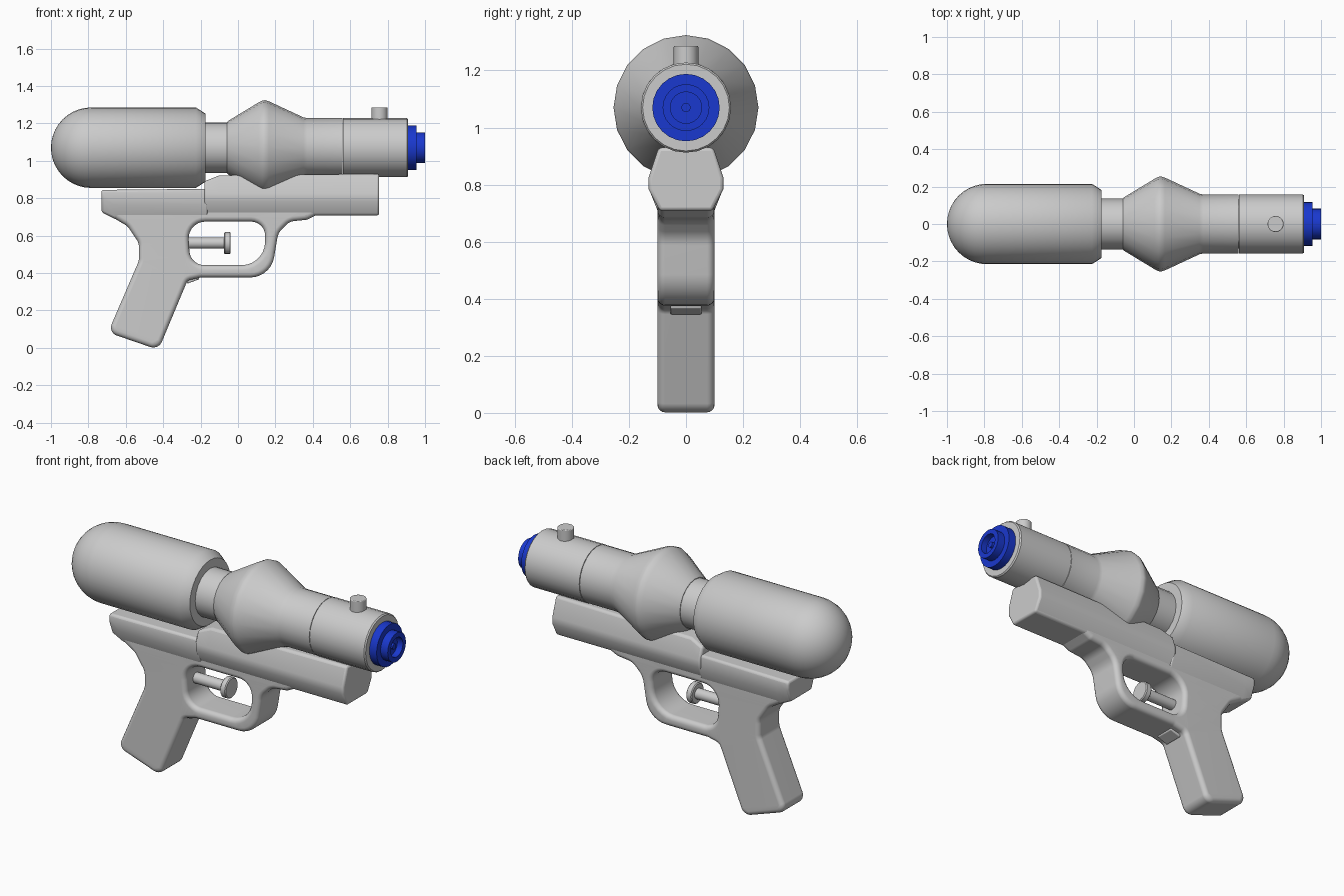
import bpy, bmesh, math
from mathutils import Vector, Matrix

if "Cube" in bpy.data.objects:
    bpy.data.objects.remove(bpy.data.objects["Cube"])

AXIS = 1.07  # barrel centre height


def finish(name, bm, mat=None, angle=35, bevel=0):
    bmesh.ops.remove_doubles(bm, verts=bm.verts, dist=1e-5)
    bmesh.ops.recalc_face_normals(bm, faces=bm.faces)
    me = bpy.data.meshes.new(name)
    bm.to_mesh(me)
    bm.free()
    ob = bpy.data.objects.new(name, me)
    bpy.context.collection.objects.link(ob)
    if mat:
        me.materials.append(mat)
    if bevel:
        b = ob.modifiers.new("bevel", "BEVEL")
        b.width, b.segments, b.limit_method = bevel, 3, "ANGLE"
        b.angle_limit = math.radians(28)
    bpy.ops.object.select_all(action="DESELECT")
    ob.select_set(True)
    bpy.context.view_layer.objects.active = ob
    bpy.ops.object.shade_smooth_by_angle(angle=math.radians(angle))
    return ob


def lathe(name, profile, segs, z=AXIS, mat=None, angle=35):
    """Turn (x, radius) points around the x direction."""
    bm = bmesh.new()
    vs = [bm.verts.new((x, 0, r)) for x, r in profile]
    es = [bm.edges.new(p) for p in zip(vs, vs[1:])]
    bmesh.ops.spin(bm, geom=vs + es, cent=(0, 0, 0), axis=(1, 0, 0),
                   angle=2 * math.pi, steps=segs)
    bmesh.ops.remove_doubles(bm, verts=bm.verts, dist=1e-5)
    bmesh.ops.dissolve_degenerate(bm, edges=bm.edges, dist=1e-6)
    bmesh.ops.translate(bm, verts=bm.verts, vec=(0, 0, z))
    return finish(name, bm, mat, angle)


def rounded(corners, n=7):
    """Fillet a closed polygon of (x, z, radius) corners."""
    out = []
    for i, (x, z, r) in enumerate(corners):
        p = Vector((x, z))
        a = (Vector(corners[i - 1][:2]) - p).normalized()
        b = (Vector(corners[(i + 1) % len(corners)][:2]) - p).normalized()
        half = a.angle(b) / 2
        c = p + (a + b).normalized() * (r / math.sin(half))
        s = p + a * (r / math.tan(half)) - c
        e = p + b * (r / math.tan(half)) - c
        total = s.angle_signed(e)
        for k in range(n + 1):
            t = -total * k / n
            out.append(c + Matrix.Rotation(t, 2) @ s)
    return out


def inset(pts, d):
    """Move a closed outline along its normals; positive d shrinks it."""
    n = len(pts)
    area = sum(pts[i - 1].cross(pts[i]) for i in range(n))
    sgn = 1 if area > 0 else -1
    res = []
    for i, p in enumerate(pts):
        t = (pts[(i + 1) % n] - pts[i - 1]).normalized()
        res.append(p + Vector((-t.y, t.x)) * d * sgn)
    return res


def plate(name, outer, hole, w, d):
    """Thick plate with a hole and rounded rims, half width w, rim radius d."""
    bm = bmesh.new()
    layers = []
    for k in range(5):
        a = math.pi / 2 * k / 4
        layers.append((-w + d * (1 - math.sin(a)), d * (1 - math.cos(a))))
    layers = layers[::-1] + [(-y, i) for y, i in layers]
    caps = [[], []]
    for pts, s in ((outer, 1), (hole, -1)):
        loops = [[bm.verts.new((p.x, y, p.y)) for p in inset(pts, s * i)]
                 for y, i in layers]
        n = len(pts)
        for l0, l1 in zip(loops, loops[1:]):
            for j in range(n):
                bm.faces.new((l0[j - 1], l0[j], l1[j], l1[j - 1]))
        for cap, l in zip(caps, (loops[0], loops[-1])):
            cap += [bm.edges.get((l[j - 1], l[j])) for j in range(n)]
    for cap, ny in zip(caps, (-1, 1)):
        bmesh.ops.triangle_fill(bm, edges=cap, use_beauty=True, normal=(0, ny, 0))
    ob = finish(name, bm)
    ob.modifiers.new("normals", "WEIGHTED_NORMAL").keep_sharp = True
    return ob


# rear water tank with domed end
R = 0.215
dome = [(-1 + R * (1 - math.cos(a)), R * math.sin(a))
        for a in (math.pi / 2 * k / 10 for k in range(11))]
lathe("tank", dome + [(-0.225, R), (-0.175, 0.183), (-0.175, 0)], 32)

# barrel: neck, double cone, sleeve and muzzle
lathe("neck", [(-0.2, 0), (-0.2, 0.135), (-0.04, 0.135), (-0.04, 0)], 20)
lathe("barrel", [(-0.058, 0), (-0.058, 0.138), (-0.05, 0.145), (0.11, 0.242),
                 (0.13, 0.252), (0.145, 0.254), (0.165, 0.248), (0.35, 0.162),
                 (0.37, 0.158), (0.559, 0.158), (0.559, 0)], 20)
lathe("muzzle", [(0.562, 0), (0.562, 0.158), (0.903, 0.158), (0.91, 0.152),
                 (0.91, 0)], 24)

# blue nozzle with recessed centre
blue = bpy.data.materials.new("blue")
blue.diffuse_color = (0.01, 0.04, 0.62, 1)
blue.use_nodes = True
blue.node_tree.nodes["Principled BSDF"].inputs["Base Color"].default_value = blue.diffuse_color
lathe("nozzle", [(0.9, 0), (0.9, 0.118), (0.955, 0.118), (0.955, 0.082),
                 (1.0, 0.082), (1.0, 0.055), (0.965, 0.055), (0.965, 0.016),
                 (0.985, 0.016), (0.985, 0)], 24, mat=blue)

# front sight peg
bm = bmesh.new()
bmesh.ops.create_cone(bm, cap_ends=True, segments=20, radius1=0.043, radius2=0.043,
                      depth=0.125, matrix=Matrix.Translation((0.757, 0, 1.2235)))
finish("sight_peg", bm, bevel=0.004)

# trigger rod and button
lathe("trigger", [(-0.3, 0), (-0.3, 0.03), (-0.075, 0.03), (-0.075, 0.053),
                  (-0.07, 0.058), (-0.044, 0.058), (-0.039, 0.053), (-0.039, 0)],
      20, z=0.56)

# grip and trigger guard in one plate
grip = rounded([(-0.70, 0.80, 0.03), (-0.70, 0.715, 0.03), (-0.59, 0.65, 0.08),
                (-0.53, 0.56, 0.06), (-0.53, 0.465, 0.06), (-0.695, 0.082, 0.045),
                (-0.425, -0.0107, 0.05), (-0.27, 0.36, 0.03), (-0.20, 0.376, 0.05),
                (0.175, 0.376, 0.13), (0.215, 0.615, 0.09), (0.275, 0.675, 0.07),
                (0.37, 0.685, 0.05), (0.44, 0.72, 0.03), (0.44, 0.80, 0.03)])
hole = rounded([(-0.27, 0.675, 0.09), (0.145, 0.675, 0.075), (0.145, 0.442, 0.125),
                (-0.255, 0.442, 0.08)])
plate("grip_and_guard", grip, hole, 0.1, 0.026)

# small rib where guard meets grip
bm = bmesh.new()
bmesh.ops.create_cube(bm, size=1, matrix=Matrix.Translation((-0.245, 0, 0.374))
                      @ Matrix.Rotation(-0.35, 4, "Y") @ Matrix.Diagonal((0.07, 0.11, 0.04, 1)))
finish("guard_rib", bm, bevel=0.006)


def frame(name, sections, bevel):
    """Loft of mirrored octagonal sections: x, bottom, top, top width, side width."""
    bm = bmesh.new()
    rings = []
    for x, zb, zt, wt, ws in sections:
        half = [(0.092, zb), (ws, zb + 0.075), (ws, 0.825), (wt, zt)]
        pts = half + [(-y, z) for y, z in half[::-1]]
        rings.append([bm.verts.new((x, y, z)) for y, z in pts])
    for a, b in zip(rings, rings[1:]):
        for j in range(8):
            bm.faces.new((a[j - 1], a[j], b[j], b[j - 1]))
    bm.faces.new(rings[0])
    bm.faces.new(rings[-1])
    return finish(name, bm, bevel=bevel)


# upper frame: flared rear shelf and front rail under the barrel
frame("rear_shelf", [(-0.73, 0.725, 0.845, 0.118, 0.122), (-0.66, 0.69, 0.845, 0.118, 0.122),
                     (-0.16, 0.69, 0.85, 0.118, 0.122)], 0.012)
frame("front_rail", [(-0.18, 0.708, 0.89, 0.108, 0.131), (-0.10, 0.708, 0.922, 0.098, 0.131),
                     (0.755, 0.708, 0.93, 0.096, 0.131)], 0.012)
